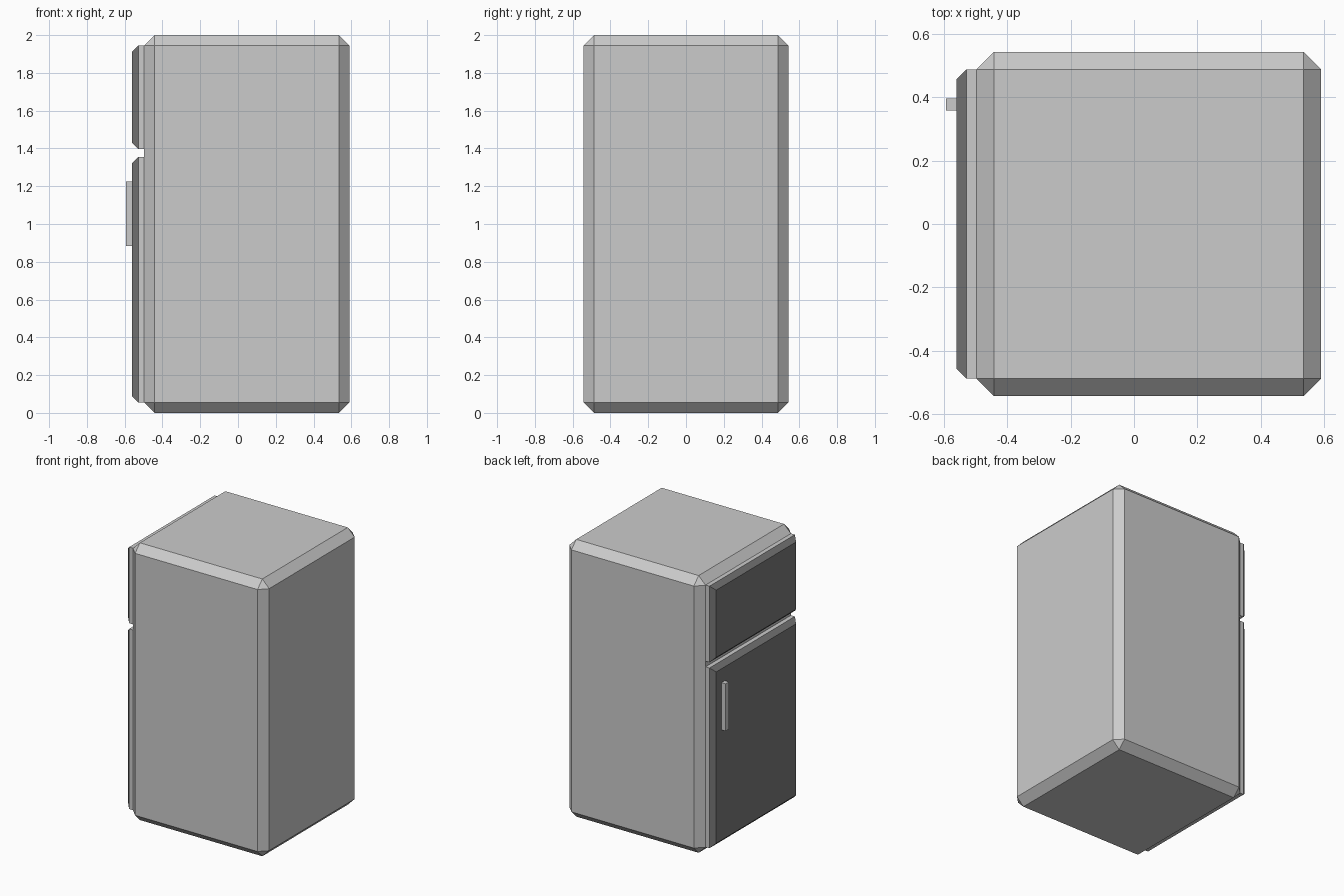
import bpy, bmesh
from mathutils import Vector

if "Cube" in bpy.data.objects:
    bpy.data.objects.remove(bpy.data.objects["Cube"])

dark = bpy.data.materials.new("dark_door_panel")
dark.diffuse_color = (0.2, 0.2, 0.2, 1)
dark.use_nodes = True
dark.node_tree.nodes["Principled BSDF"].inputs["Base Color"].default_value = dark.diffuse_color
grey = bpy.data.materials.new("grey_shell")
grey.diffuse_color = (0.8, 0.8, 0.8, 1)
grey.use_nodes = True
grey.node_tree.nodes["Principled BSDF"].inputs["Base Color"].default_value = grey.diffuse_color


def box(name, lo, hi, bevel=0.0, front_only=False):
    """Box between two corners, chamfered on all edges or just round the door face (-x)."""
    lo, hi = Vector(lo), Vector(hi)
    bm = bmesh.new()
    bmesh.ops.create_cube(bm, size=1)
    size, mid = hi - lo, (lo + hi) / 2
    for v in bm.verts:
        v.co = Vector(a * b for a, b in zip(v.co, size)) + mid
    if bevel:
        edges = [e for e in bm.edges
                 if not front_only or all(abs(v.co.x - lo.x) < 1e-4 for v in e.verts)]
        bmesh.ops.bevel(bm, geom=edges, offset=bevel, offset_type='OFFSET',
                        segments=1, profile=0.5, affect='EDGES')
    bm.normal_update()
    mesh = bpy.data.meshes.new(name)
    mesh.materials.append(grey)
    if front_only:
        mesh.materials.append(dark)
        for f in bm.faces:
            f.material_index = int(f.normal.x < -0.1)
    bm.to_mesh(mesh)
    bm.free()
    obj = bpy.data.objects.new(name, mesh)
    bpy.context.collection.objects.link(obj)
    return obj


# Cabinet with chamfered edges
box("cabinet", (-0.497, -0.542, 0), (0.59, 0.542, 2), 0.055)

# Freezer and fridge doors on the -x side
for name, z0, z1 in (("freezer_door", 1.397, 1.946), ("fridge_door", 0.056, 1.356)):
    box(name, (-0.56, -0.487, z0), (-0.497, 0.487, z1), 0.032, True)

# Handle on the fridge door
box("door_handle", (-0.593, 0.357, 0.883), (-0.558, 0.395, 1.224))
